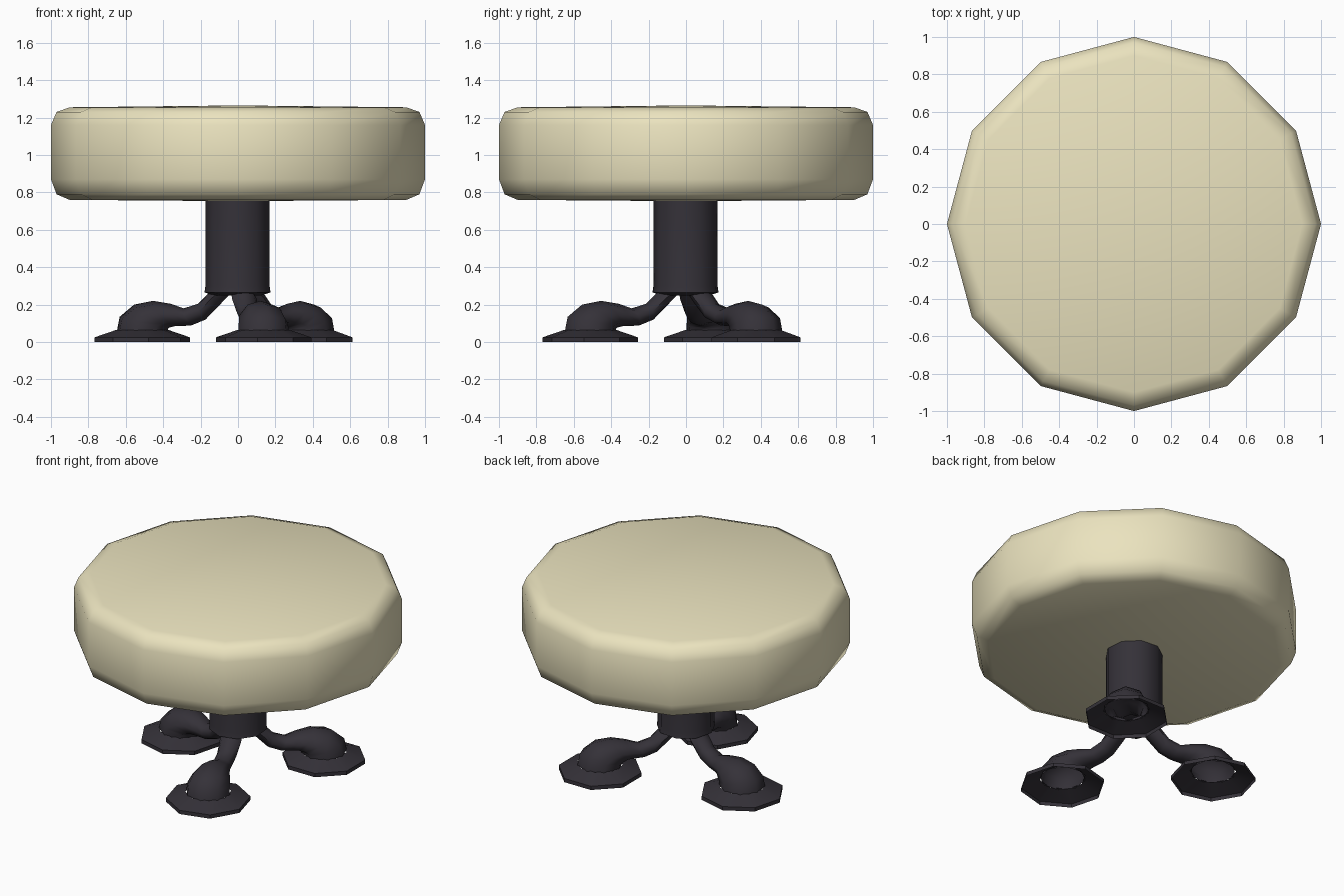
import bpy, bmesh
from math import sin, cos, pi, radians
from mathutils import Vector, Matrix

if "Cube" in bpy.data.objects:
    bpy.data.objects.remove(bpy.data.objects["Cube"])


def material(name, rgb):
    m = bpy.data.materials.new(name)
    m.diffuse_color = (*rgb, 1)
    m.use_nodes = True
    m.node_tree.nodes["Principled BSDF"].inputs["Base Color"].default_value = m.diffuse_color
    return m


cream = material("cream_padding", (0.83, 0.77, 0.52))
dark = material("dark_metal", (0.035, 0.031, 0.04))


def loft(name, rings, mat, cap_start=None, cap_end=None, angle=60):
    """Skin a list of point rings; caps are apex points, or None for open."""
    bm = bmesh.new()
    loops = [[bm.verts.new(p) for p in ring] for ring in rings]
    n = len(loops[0])
    for a, b in zip(loops, loops[1:]):
        for i in range(n):
            j = (i + 1) % n
            bm.faces.new((a[i], a[j], b[j], b[i]))
    for apex, ring in ((cap_start, loops[0]), (cap_end, loops[-1])):
        if apex is not None:
            v = bm.verts.new(apex)
            for i in range(n):
                bm.faces.new((ring[i], ring[(i + 1) % n], v))
    bmesh.ops.recalc_face_normals(bm, faces=bm.faces)
    me = bpy.data.meshes.new(name)
    bm.to_mesh(me)
    bm.free()
    ob = bpy.data.objects.new(name, me)
    bpy.context.collection.objects.link(ob)
    me.materials.append(mat)
    bpy.ops.object.select_all(action='DESELECT')
    ob.select_set(True)
    bpy.context.view_layer.objects.active = ob
    bpy.ops.object.shade_smooth_by_angle(angle=radians(angle))
    return ob


def circle(r, z, n, start=0.0, cx=0.0):
    return [Vector((cx + r * cos(start + 2 * pi * i / n),
                    r * sin(start + 2 * pi * i / n), z)) for i in range(n)]


# Padded twelve-sided seat
seat_profile = [(0.90, 0.76), (0.97, 0.79), (1.0, 0.87),
                (1.0, 1.16), (0.97, 1.23), (0.90, 1.255)]
loft("seat", [circle(r, z, 12) for r, z in seat_profile], cream,
     (0, 0, 0.753), (0, 0, 1.265))

# Central post with a slight flare at the base
post_profile = [(0.13, 0.25), (0.18, 0.265), (0.175, 0.30), (0.175, 0.775)]
loft("post", [circle(r, z, 9, radians(25)) for r, z in post_profile], dark,
     (0, 0, 0.25), (0, 0, 0.775))

# Leg cross-sections: outer/top point, inner/bottom point, half width
leg_sections = [
    ((0.67, 0.06), (0.39, 0.06), 0.14),
    ((0.655, 0.135), (0.385, 0.075), 0.135),
    ((0.575, 0.20), (0.37, 0.08), 0.12),
    ((0.47, 0.22), (0.35, 0.085), 0.095),
    ((0.375, 0.205), (0.31, 0.085), 0.075),
    ((0.30, 0.18), (0.255, 0.09), 0.062),
    ((0.22, 0.205), (0.18, 0.12), 0.062),
    ((0.165, 0.26), (0.10, 0.20), 0.068),
    ((0.10, 0.31), (0.05, 0.25), 0.06),
]


def leg_ring(top, bottom, half_width):
    a, b = Vector((top[0], 0, top[1])), Vector((bottom[0], 0, bottom[1]))
    mid, half = (a + b) / 2, (a - b) / 2
    return [mid + half * cos(t) + Vector((0, half_width * sin(t), 0))
            for t in (2 * pi * i / 8 for i in range(8))]


# Three legs, each with an open octagonal foot flange
foot_profile = [(0.257, 0.0), (0.257, 0.025), (0.14, 0.065)]
for label, deg in (("back", 45), ("left", 165), ("front", 285)):
    turn = Matrix.Rotation(radians(deg), 4, 'Z')
    leg = loft(label + "_leg", [leg_ring(*s) for s in leg_sections], dark)
    foot = loft(label + "_foot",
                [circle(r, z, 8, pi / 8, 0.53) for r, z in foot_profile],
                dark, angle=30)
    leg.matrix_world = turn
    foot.matrix_world = turn
